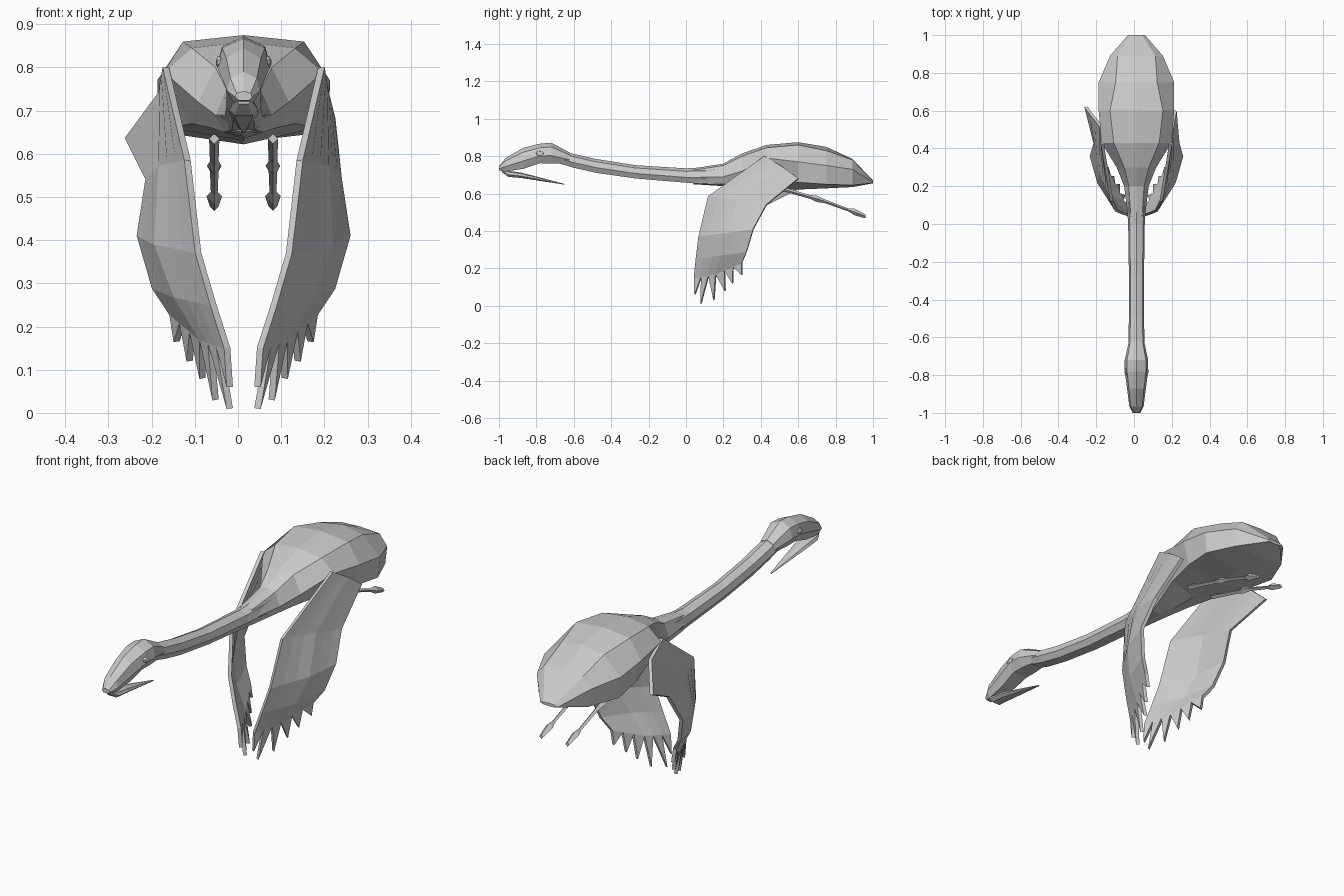
import bpy
from mathutils import Vector

if "Cube" in bpy.data.objects:
    bpy.data.objects.remove(bpy.data.objects["Cube"])

CX = 0.013  # the bird's midline sits slightly off x = 0


def make(name, verts, faces, thick=0):
    me = bpy.data.meshes.new(name)
    me.from_pydata([tuple(v) for v in verts], [], faces)
    me.update()
    ob = bpy.data.objects.new(name, me)
    bpy.context.collection.objects.link(ob)
    if thick:
        m = ob.modifiers.new("thickness", 'SOLIDIFY')
        m.thickness, m.offset = thick, 0
    return ob


def loft(name, rings):
    n = len(rings[0])
    verts = [v for r in rings for v in r]
    faces = [(i * n + j, i * n + (j + 1) % n, (i + 1) * n + (j + 1) % n, (i + 1) * n + j)
             for i in range(len(rings) - 1) for j in range(n)]
    faces += [tuple(range(n))[::-1], tuple(range(len(verts) - n, len(verts)))]
    return make(name, verts, faces)


def tube_ring(y, w, top, bot, cx=CX):
    # Six-sided ring, wider below the flattened crown
    h = top - bot
    half = [(0, top), (w * .8, top - h * .2), (w, bot + h * .4), (w * .6, bot + h * .04)]
    left = [(-x, z) for x, z in half[:0:-1]]
    return [(cx + x, y, z) for x, z in half + left]


def body_ring(y, top, a, b, c, bot):
    half = [(0, top), a, b, c, (0, bot)]
    left = [(-x, z) for x, z in half[3:0:-1]]
    return [(CX + x, y, z) for x, z in half + left]


# Body with broad tail
loft("body", [body_ring(*s) for s in [
    (0.04, .735, (.03, .725), (.045, .69), (.03, .655), .65),
    (0.20, .76, (.04, .75), (.065, .69), (.045, .65), .64),
    (0.30, .815, (.065, .80), (.105, .72), (.075, .66), .635),
    (0.43, .86, (.12, .845), (.185, .79), (.12, .67), .63),
    (0.60, .875, (.14, .86), (.20, .77), (.17, .66), .622),
    (0.75, .85, (.11, .83), (.20, .75), (.19, .65), .628),
    (0.89, .785, (.10, .78), (.14, .73), (.13, .645), .635),
    (1.00, .67, (.03, .668), (.045, .662), (.03, .657), .655)]])

# Neck
loft("neck", [tube_ring(*s) for s in [
    (-.70, .042, .835, .765), (-.60, .042, .812, .735), (-.48, .040, .785, .708),
    (-.27, .040, .752, .678), (0, .044, .735, .655), (.12, .052, .742, .645),
    (.25, .06, .77, .645)]])

# Head and hooked upper beak
loft("head", [tube_ring(*s) for s in [
    (-1.0, .02, .745, .723), (-.965, .038, .79, .715), (-.87, .05, .845, .728),
    (-.78, .062, .867, .758), (-.72, .062, .872, .757), (-.62, .040, .818, .755)]])

# Open lower beak, running back to a point
loft("lower_beak", [tube_ring(*s) for s in [
    (-.985, .018, .735, .715), (-.95, .034, .722, .688),
    (-.88, .034, .712, .682), (-.65, .004, .652, .648)]])


def sample(row, n=7):
    # Spread n points over a leading / middle / trailing polyline
    a, b, c = map(Vector, row)
    out = []
    for i in range(n):
        t = 2 * i / (n - 1)
        out.append(a.lerp(b, t) if t <= 1 else b.lerp(c, t - 1))
    return out


def wing(name, side, elbow):
    rows = [
        [(.180, .42, .80), (.19, .52, .74), elbow],
        [(.130, .12, .585), (.19, .28, .57), (.22, .43, .54)],
        [(.105, .07, .37), (.20, .22, .39), (.24, .36, .41)],
        [(.070, .055, .25), (.155, .18, .27), (.205, .325, .29)],
        [(.038, .045, .15), (.095, .16, .17), (.165, .30, .23)]]
    tips = [(.032, .048, .06), (.032, .08, .01), (.065, .15, .03),
            (.095, .21, .08), (.125, .25, .12), (.155, .30, .165)]
    verts = [v for r in rows for v in sample(r)]
    faces = [(i * 7 + j, i * 7 + j + 1, i * 7 + j + 8, i * 7 + j + 7)
             for i in range(4) for j in range(6)]
    # Pointed flight feathers
    for j, t in enumerate(tips):
        faces.append((28 + j, 29 + j, len(verts)))
        verts.append(Vector(t))
    verts = [(CX + side * v.x, v.y, v.z) for v in verts]
    make(name, verts, faces, .016)


wing("right_wing", 1, (.205, .60, .68))
wing("left_wing", -1, (.268, .62, .635))

# Trailing legs with knee swelling and closed feet, plus eyes
for side, label in ((1, "right"), (-1, "left")):
    x = CX + side * .068
    path = [(.48, .012, .635), (.66, .010, .583), (.70, .017, .572), (.74, .010, .560),
            (.87, .008, .512), (.90, .018, .502), (.96, .010, .478)]
    loft(label + "_leg", [[(x - w, y, z), (x, y, z + w), (x + w, y, z), (x, y, z - w)]
                          for y, w, z in path])
    bpy.ops.mesh.primitive_uv_sphere_add(segments=8, ring_count=5, radius=.02,
                                         location=(CX + side * .053, -.78, .812))
    eye = bpy.context.object
    eye.name = label + "_eye"
    eye.scale = (.6, 1.2, .8)
